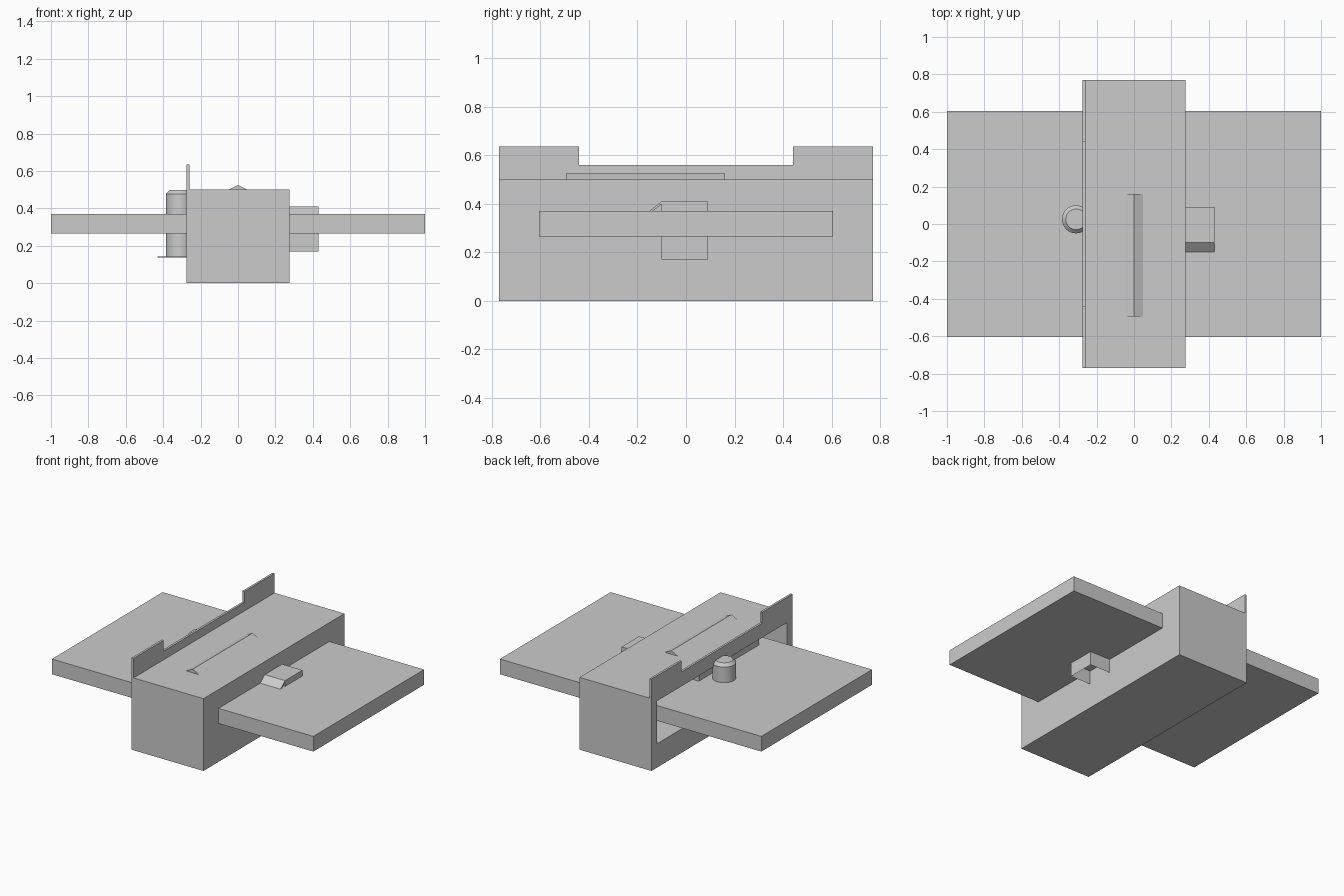
import bpy, bmesh
from math import radians

if "Cube" in bpy.data.objects:
    bpy.data.objects.remove(bpy.data.objects["Cube"])


def make(name, bm):
    bmesh.ops.recalc_face_normals(bm, faces=bm.faces[:])
    me = bpy.data.meshes.new(name)
    bm.to_mesh(me)
    bm.free()
    ob = bpy.data.objects.new(name, me)
    bpy.context.collection.objects.link(ob)
    return ob


def prism(name, pts, axis, lo, hi, skip_bottom=False):
    """Extrude a 2D profile along x or y (profile is the other axis and z)."""
    bm = bmesh.new()
    place = (lambda p, t: (t, p[0], p[1])) if axis == 'x' else (lambda p, t: (p[0], t, p[1]))
    a = [bm.verts.new(place(p, lo)) for p in pts]
    b = [bm.verts.new(place(p, hi)) for p in pts]
    bm.faces.new(a)
    bm.faces.new(b)
    n = len(pts)
    for i in range(n):
        if skip_bottom and i == 0:
            continue
        j = (i + 1) % n
        bm.faces.new((a[i], a[j], b[j], b[i]))
    return make(name, bm)


def box(name, x0, x1, y0, y1, z0, z1, open_bottom=False):
    pts = [(y0, z0), (y1, z0), (y1, z1), (y0, z1)]
    return prism(name, pts, 'x', x0, x1, open_bottom)


def lathe(name, cx, cy, rings, sides=32):
    """Closed solid from (radius, z) rings."""
    from math import cos, sin, pi
    bm = bmesh.new()
    loops = [[bm.verts.new((cx + r * cos(2 * pi * i / sides), cy + r * sin(2 * pi * i / sides), z))
              for i in range(sides)] for r, z in rings]
    for a, b in zip(loops, loops[1:]):
        for i in range(sides):
            j = (i + 1) % sides
            bm.faces.new((a[i], a[j], b[j], b[i]))
    bm.faces.new(loops[0])
    bm.faces.new(loops[-1])
    ob = make(name, bm)
    bpy.ops.object.select_all(action='DESELECT')
    bpy.context.view_layer.objects.active = ob
    ob.select_set(True)
    bpy.ops.object.shade_smooth_by_angle(angle=radians(30))
    return ob


# Housing, hollowed out through its left side
body = box("housing", -.275, .275, -.77, .77, 0, .5)
cutter = box("cavity_cutter", -.4, .262, -.71, .71, .165, .46)
cutter.hide_render = True
mod = body.modifiers.new("cavity", 'BOOLEAN')
mod.operation = 'DIFFERENCE'
mod.solver = 'EXACT'
mod.object = cutter
bpy.context.view_layer.objects.active = body
bpy.ops.object.modifier_apply(modifier=mod.name)
bpy.data.objects.remove(cutter)

# Notched upright lip along the left edge
prism("notched_lip", [(-.77, .5), (.77, .5), (.77, .635), (.44, .635),
                      (.44, .56), (-.44, .56), (-.44, .635), (-.77, .635)], 'x', -.275, -.26)

# Wide slab passing through the housing
box("slab", -1, 1, -.605, .605, .265, .37)

# Roof-shaped bar inside, whose ridge pokes through the top
prism("ridge_bar", [(-.21, .37), (.21, .37), (.21, .415), (.04, .505),
                    (0, .525), (-.04, .505), (-.21, .415)], 'y', -.495, .16)

# Round button with bevelled top and thin base flange
lathe("button", -.31, .025, [(.075, .14), (.075, .478), (.055, .498)])
lathe("button_flange", -.31, .025, [(.12, .138), (.12, .142)])

# Right latch block, open underneath, with a thin sloping flap
box("latch_block", .27, .43, -.1, .09, .17, .41, True)
prism("latch_flap", [(-.15, .37), (-.137, .37), (-.1, .399), (-.1, .41)], 'x', .27, .43)
